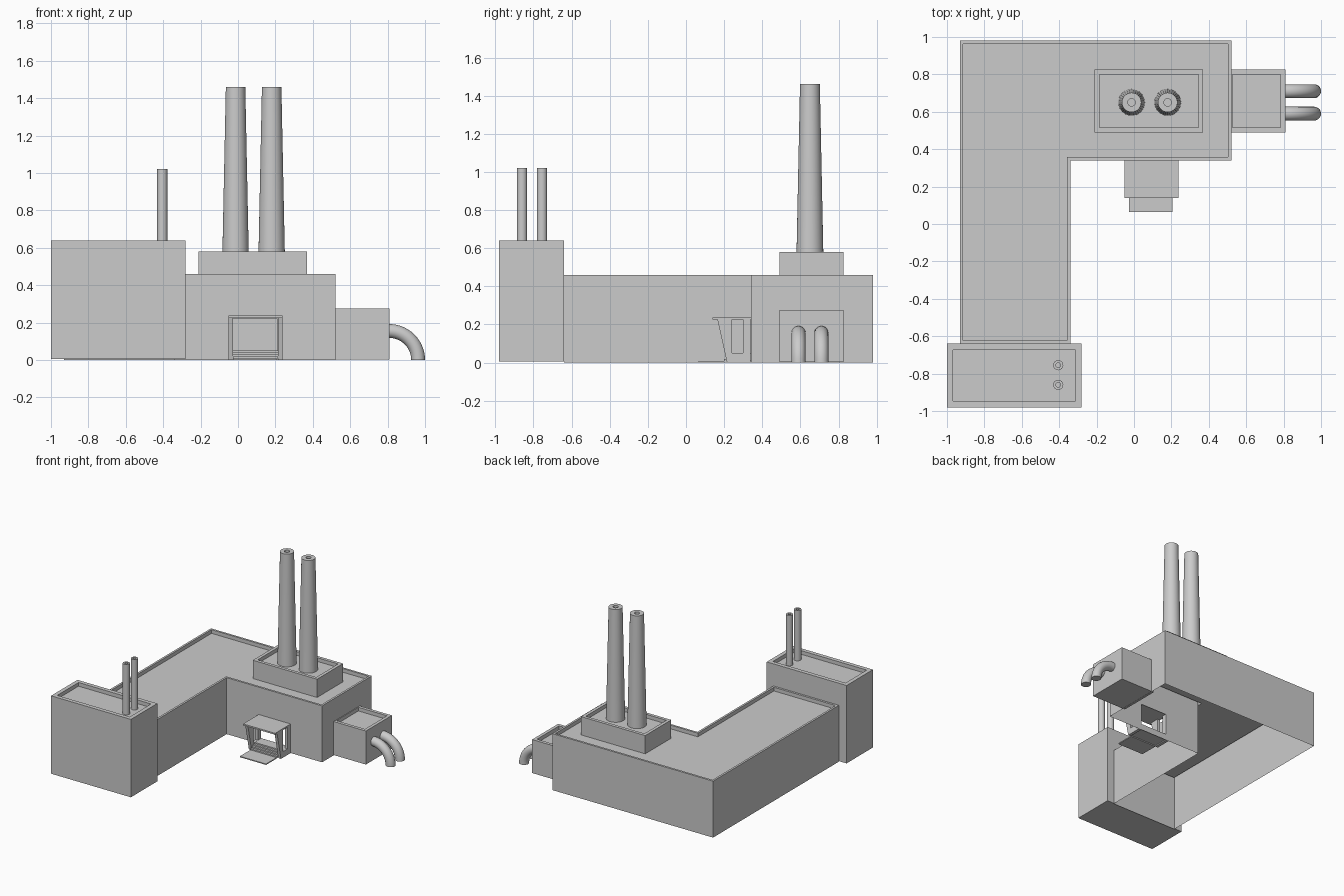
import bpy, bmesh, math
from mathutils import Vector

cube = bpy.data.objects.get("Cube")
if cube:
    bpy.data.objects.remove(cube, do_unlink=True)

grey = bpy.data.materials.new("plain_grey")
grey.use_nodes = True
GREY = (0.6, 0.6, 0.6, 1)
grey.diffuse_color = GREY
grey.node_tree.nodes["Principled BSDF"].inputs["Base Color"].default_value = GREY


def finish(name, bm, smooth=False):
    bmesh.ops.recalc_face_normals(bm, faces=bm.faces[:])
    mesh = bpy.data.meshes.new(name)
    bm.to_mesh(mesh)
    bm.free()
    mesh.materials.append(grey)
    obj = bpy.data.objects.new(name, mesh)
    bpy.context.collection.objects.link(obj)
    if smooth:
        bpy.ops.object.select_all(action='DESELECT')
        obj.select_set(True)
        bpy.context.view_layer.objects.active = obj
        bpy.ops.object.shade_smooth_by_angle(angle=math.radians(35))
    return obj


def extrude_face(bm, face, vec):
    """Extrude one face along vec and return the moved cap."""
    cap = bmesh.ops.extrude_face_region(bm, geom=[face])["geom"]
    bmesh.ops.translate(bm, vec=vec, verts=[v for v in cap if isinstance(v, bmesh.types.BMVert)])
    if face.is_valid:
        bm.faces.remove(face)
    return next(f for f in cap if isinstance(f, bmesh.types.BMFace))


def rect(x0, x1, y0, y1):
    return [(x0, y0), (x1, y0), (x1, y1), (x0, y1)]


def flat_roofed(outline, z0, z1, rim, depth, closed=True):
    """Walls over an outline, topped by a parapet around a sunken roof."""
    bm = bmesh.new()
    base = bm.faces.new([bm.verts.new((x, y, z0)) for x, y in outline])
    floor = [v.co.copy() for v in base.verts]
    top = extrude_face(bm, base, (0, 0, z1 - z0))
    top.normal_update()
    bmesh.ops.inset_region(bm, faces=[top], thickness=rim, use_even_offset=True)
    extrude_face(bm, top, (0, 0, -depth))
    if closed:
        bm.faces.new([bm.verts.new(co) for co in floor])
        bmesh.ops.remove_doubles(bm, verts=bm.verts[:], dist=1e-5)
    return bm


def prism(name, profile, x0, x1):
    """A (y, z) profile extruded across x."""
    bm = bmesh.new()
    face = bm.faces.new([bm.verts.new((x0, y, z)) for y, z in profile])
    floor = [v.co.copy() for v in face.verts]
    extrude_face(bm, face, (x1 - x0, 0, 0))
    bm.faces.new([bm.verts.new(co) for co in floor])
    bmesh.ops.remove_doubles(bm, verts=bm.verts[:], dist=1e-5)
    return finish(name, bm)


def lathe(name, x, y, profile, sides):
    """An (r, z) profile turned about a vertical axis."""
    bm = bmesh.new()
    rings = [[bm.verts.new((x + r * math.cos(math.tau * i / sides),
                            y + r * math.sin(math.tau * i / sides), z))
              for i in range(sides)] for r, z in profile]
    for a, b in zip(rings, rings[1:]):
        for i in range(sides):
            j = (i + 1) % sides
            bm.faces.new((a[i], a[j], b[j], b[i]))
    bm.faces.new(rings[0])
    bm.faces.new(rings[-1])
    return finish(name, bm, smooth=True)


# Main L-shaped hall, open underneath, with a doorway in its inner front wall
hall = flat_roofed([(-0.93, -0.64), (-0.34, -0.64), (-0.34, 0.34),
                    (0.52, 0.34), (0.52, 0.98), (-0.93, 0.98)],
                   0, 0.46, 0.017, 0.03, closed=False)
wall = min((f for f in hall.faces if all(abs(v.co.y - 0.34) < 0.001 for v in f.verts)),
           key=lambda f: -f.calc_area())
mid = wall.calc_center_median()
bmesh.ops.inset_individual(hall, faces=[wall], thickness=0.03)
for v in wall.verts:
    v.co.x = -0.03 if v.co.x < mid.x else 0.21
    v.co.z = 0.05 if v.co.z < mid.z else 0.22
hall.faces.remove(wall)
finish("main_hall", hall)

# Box-shaped buildings with parapets
finish("front_block", flat_roofed(rect(-1, -0.28, -0.98, -0.64), 0.005, 0.64, 0.033, 0.03))
finish("stack_base", flat_roofed(rect(-0.21, 0.37, 0.49, 0.825), 0.431, 0.58, 0.026, 0.03))
finish("side_annex", flat_roofed(rect(0.5, 0.81, 0.49, 0.825), 0.002, 0.275, 0.026, 0.03))

# Tall tapered smokestacks and thin roof vents
for side, x in (("left", 0.18), ("right", -0.013)):
    lathe(side + "_smokestack", x, 0.65,
          [(0.071, 0.54), (0.052, 1.46), (0.02, 1.46), (0.02, 1.42)], 32)
for place, y in (("front", -0.86), ("rear", -0.755)):
    lathe(place + "_vent", -0.405, y,
          [(0.027, 0.6), (0.027, 1.02), (0.013, 1.02), (0.013, 0.98)], 24)

# Pipes bending from the annex down to the ground
for place, y in (("front", 0.59), ("rear", 0.71)):
    bm = bmesh.new()
    sides, steps, bend, radius = 20, 14, 0.155, 0.037
    rings = []
    for s in range(steps + 1):
        a = math.pi / 2 * s / steps
        out = Vector((math.sin(a), 0, math.cos(a)))
        rings.append([bm.verts.new(Vector((0.808, y, 0)) + out * (bend + radius * math.cos(t))
                                   + Vector((0, radius * math.sin(t), 0)))
                      for t in (math.tau * i / sides for i in range(sides))])
    for a, b in zip(rings, rings[1:]):
        for i in range(sides):
            j = (i + 1) % sides
            bm.faces.new((a[i], a[j], b[j], b[i]))
    bm.faces.new(rings[0])
    bm.faces.new(rings[-1])
    finish(place + "_pipe", bm, smooth=True)

# Entrance porch: canopy, side frames with open windows, steps and doorstep
prism("porch_canopy", rect(0.14, 0.34, 0.225, 0.237), -0.052, 0.237)
for side, x0, x1 in (("left", 0.213, 0.237), ("right", -0.052, -0.028)):
    prism(side + "_porch_post", [(0.165, 0.225), (0.24, 0.225), (0.24, 0), (0.215, 0)], x0, x1)
    prism(side + "_porch_jamb", rect(0.298, 0.339, 0, 0.225), x0, x1)
    prism(side + "_porch_sill", rect(0.24, 0.298, 0, 0.05), x0, x1)
prism("doorstep", rect(0.065, 0.215, 0, 0.008), -0.028, 0.207)
stairs = [(0.34, 0.008), (0.2, 0.008)]
for i in range(4):
    z = 0.018 + i * 0.0105
    stairs += [(0.2 + i * 0.018, z), (0.2 + (i + 1) * 0.018, z)]
stairs.append((0.34, z))
prism("entrance_steps", stairs, -0.028, 0.213)
